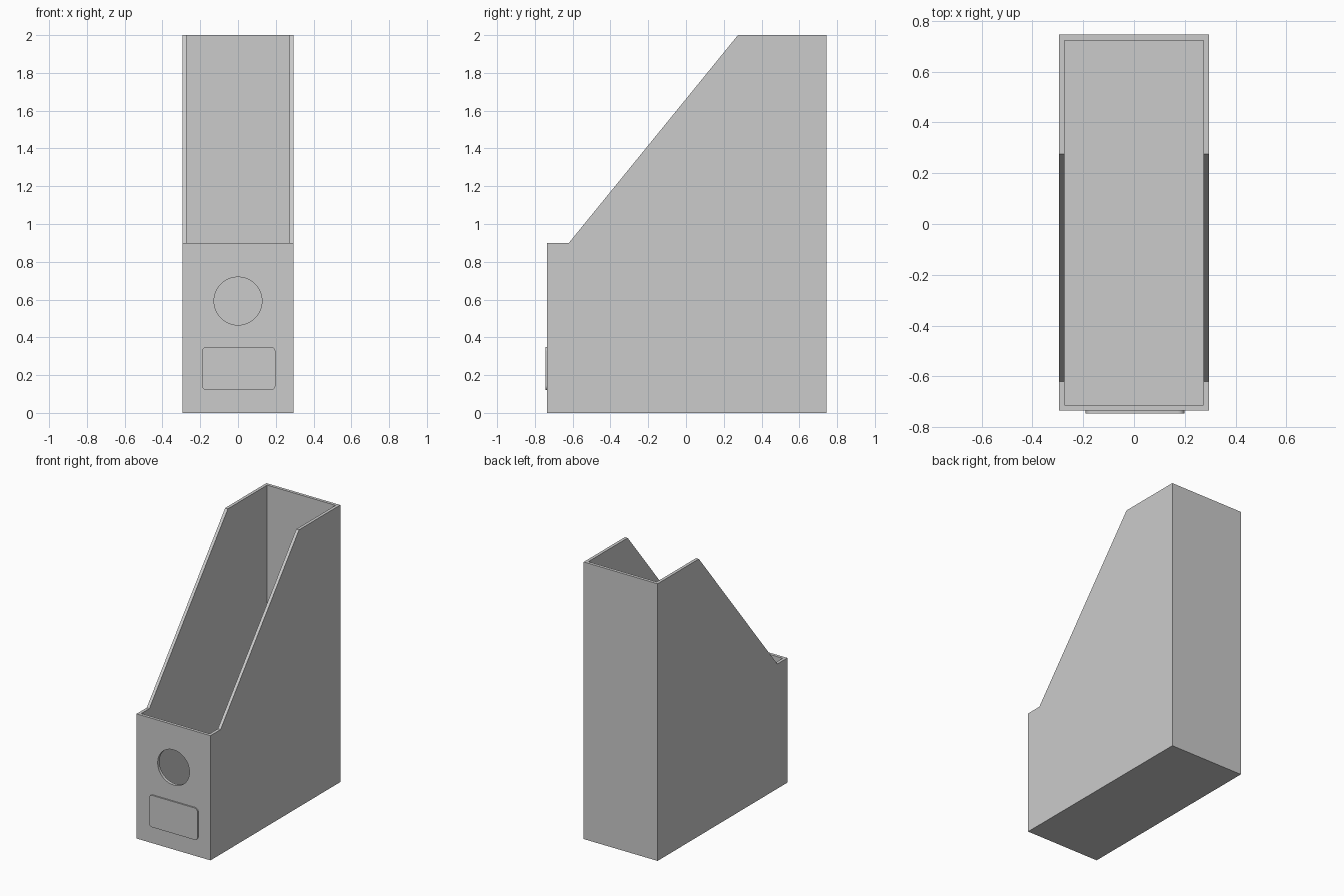
import bpy, bmesh, math
from mathutils import Matrix

if "Cube" in bpy.data.objects:
    bpy.data.objects.remove(bpy.data.objects["Cube"])

W, Y0, Y1, H, T = 0.295, -0.735, 0.745, 2.0, 0.022


def prism(name, points, offset):
    """Extrude a closed outline of 3D points along an offset vector."""
    bm = bmesh.new()
    face = bm.faces.new([bm.verts.new(p) for p in points])
    ext = bmesh.ops.extrude_face_region(bm, geom=[face], use_keep_orig=True)
    moved = [g for g in ext["geom"] if isinstance(g, bmesh.types.BMVert)]
    bmesh.ops.translate(bm, verts=moved, vec=offset)
    bmesh.ops.recalc_face_normals(bm, faces=bm.faces)
    mesh = bpy.data.meshes.new(name)
    bm.to_mesh(mesh)
    bm.free()
    obj = bpy.data.objects.new(name, mesh)
    bpy.context.collection.objects.link(obj)
    return obj


def cut(target, cutter):
    """Subtract the cutter from the target, then remove it."""
    cutter.hide_render = True
    mod = target.modifiers.new("cut", 'BOOLEAN')
    mod.operation = 'DIFFERENCE'
    mod.solver = 'EXACT'
    mod.object = cutter
    bpy.context.view_layer.objects.active = target
    bpy.ops.object.modifier_apply(modifier=mod.name)
    bpy.data.objects.remove(cutter)


def arc(cx, cz, r, a0, a1, n, y):
    """Points on an arc in the front plane, angles in degrees."""
    return [(cx + r * math.cos(math.radians(a0 + (a1 - a0) * i / n)), y,
             cz + r * math.sin(math.radians(a0 + (a1 - a0) * i / n)))
            for i in range(n + 1)]


# Holder body: side profile with the sloped cutaway
side = [(Y0, 0), (Y1, 0), (Y1, H), (0.275, H), (-0.62, 0.9), (Y0, 0.9)]
body = prism("holder_body", [(-W, y, z) for y, z in side], (2 * W, 0, 0))

# Hollow interior, open at the top
x, ya, yb = W - T, Y0 + T, Y1 - T
floor = [(-x, ya, T), (x, ya, T), (x, yb, T), (-x, yb, T)]
cut(body, prism("interior_cutter", floor, (0, 0, H + 0.2)))

# Finger hole through the front wall
circle = arc(0, 0.592, 0.127, 0, 360, 64, Y0 - 0.1)[:-1]
cut(body, prism("finger_hole_cutter", circle, (0, 0.2, 0)))

# Label plate with rounded corners
lx, lz, hx, hz, r = 0.004, 0.235, 0.194, 0.115, 0.025
outline = []
for k, (sx, sz) in enumerate([(1, 1), (-1, 1), (-1, -1), (1, -1)]):
    outline += arc(lx + sx * (hx - r), lz + sz * (hz - r), r,
                   90 * k, 90 * k + 90, 6, Y0 - 0.01)
label = prism("label_plate", outline, (0, 0.011, 0))

# Smooth round edges, keep the flat panels crisp
for obj in (body, label):
    bpy.ops.object.select_all(action='DESELECT')
    obj.select_set(True)
    bpy.context.view_layer.objects.active = obj
    bpy.ops.object.shade_smooth_by_angle(angle=math.radians(30))
